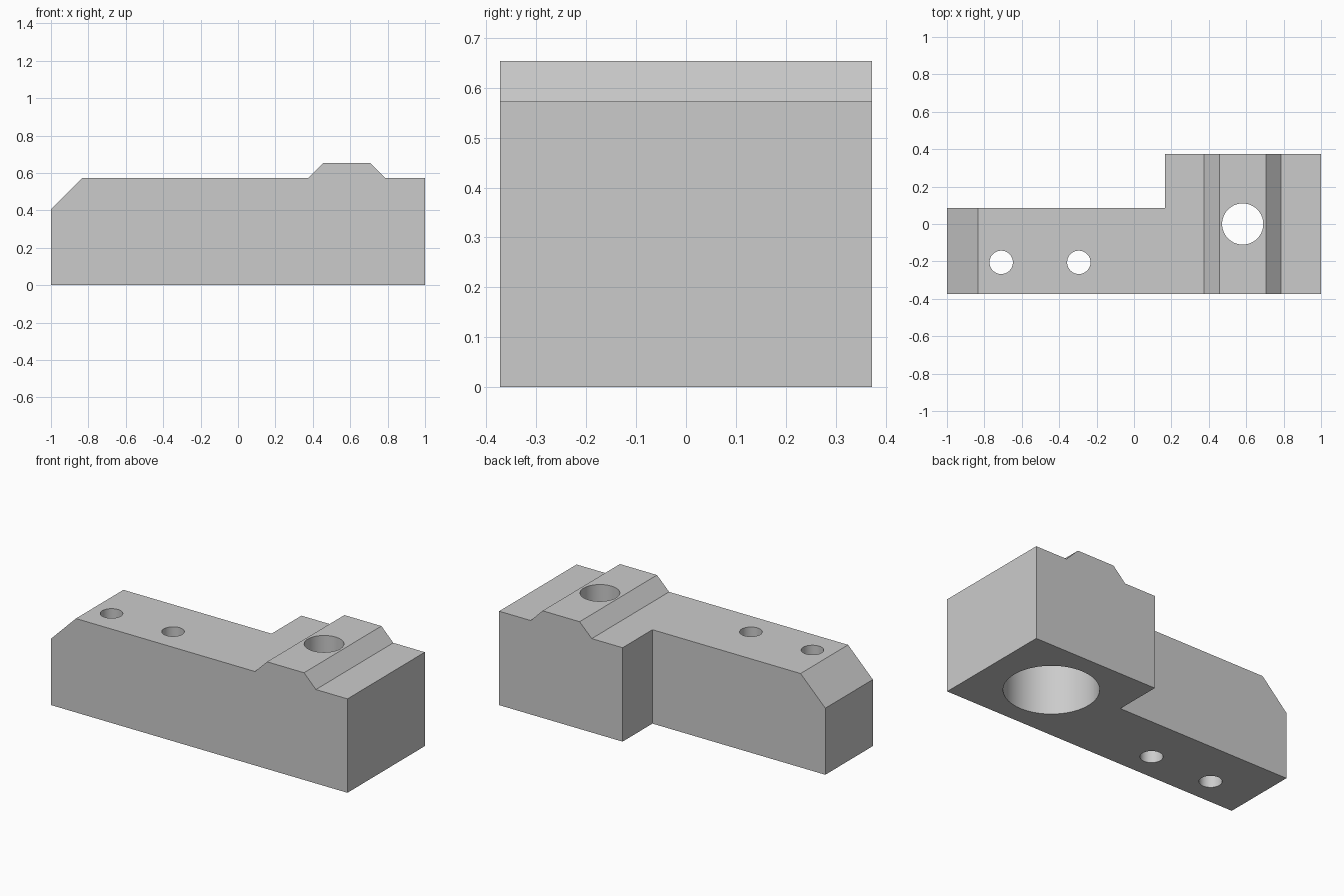
import bpy
import bmesh

default = bpy.data.objects.get("Cube")
if default:
    bpy.data.objects.remove(default, do_unlink=True)

HALF_DEPTH = 0.373
TOP = 0.573

grey = bpy.data.materials.new("plain_grey")
grey.use_nodes = True
colour = (0.6, 0.6, 0.6, 1)
grey.diffuse_color = colour
grey.node_tree.nodes["Principled BSDF"].inputs["Base Color"].default_value = colour


def extrude_profile(name, profile, y0, y1):
    """Solid made by sweeping an (x, z) outline from y0 to y1."""
    bm = bmesh.new()
    face = bm.faces.new([bm.verts.new((x, y0, z)) for x, z in profile])
    swept = bmesh.ops.extrude_face_region(bm, geom=[face])["geom"]
    verts = [v for v in swept if isinstance(v, bmesh.types.BMVert)]
    bmesh.ops.translate(bm, verts=verts, vec=(0, y1 - y0, 0))
    bmesh.ops.recalc_face_normals(bm, faces=bm.faces)
    mesh = bpy.data.meshes.new(name)
    bm.to_mesh(mesh)
    bm.free()
    obj = bpy.data.objects.new(name, mesh)
    bpy.context.collection.objects.link(obj)
    mesh.materials.append(grey)
    return obj


def cylinder(name, x, y, radius, z0, z1):
    bpy.ops.mesh.primitive_cylinder_add(
        vertices=64, radius=radius, depth=z1 - z0, location=(x, y, (z0 + z1) / 2))
    obj = bpy.context.object
    obj.name = name
    obj.data.materials.append(grey)
    return obj


def cut(target, cutter):
    """Subtract the cutter from the target, then remove the cutter."""
    cutter.hide_render = True
    bpy.context.view_layer.objects.active = target
    mod = target.modifiers.new("cut", "BOOLEAN")
    mod.operation = "DIFFERENCE"
    mod.solver = "EXACT"
    mod.object = cutter
    bpy.ops.object.modifier_apply(modifier=mod.name)
    bpy.data.objects.remove(cutter, do_unlink=True)


# Block with chamfered end and raised ridge
block = extrude_profile("mounting_block", [
    (-1, 0), (1, 0), (1, TOP), (0.787, TOP), (0.707, 0.654),
    (0.457, 0.654), (0.375, TOP), (-0.833, TOP), (-1, 0.406),
], -HALF_DEPTH, HALF_DEPTH)

# Rear step that leaves the narrow arm
cut(block, extrude_profile("step_cutter", [
    (-1.2, -0.2), (0.167, -0.2), (0.167, 1), (-1.2, 1)], 0.085, 0.6))

# Two screw holes through the arm
for x in (-0.71, -0.295):
    cut(block, cylinder("screw_hole", x, -0.205, 0.0625, -0.2, 1))

# Large hole with a wide bore from below
cut(block, cylinder("ridge_hole", 0.581, 0, 0.11, -0.2, 1))
cut(block, cylinder("lower_bore", 0.581, 0, 0.26, -0.2, 0.42))

# Smooth hole walls, crisp edges
bpy.ops.object.select_all(action="DESELECT")
block.select_set(True)
bpy.context.view_layer.objects.active = block
bpy.ops.object.shade_smooth_by_angle()
